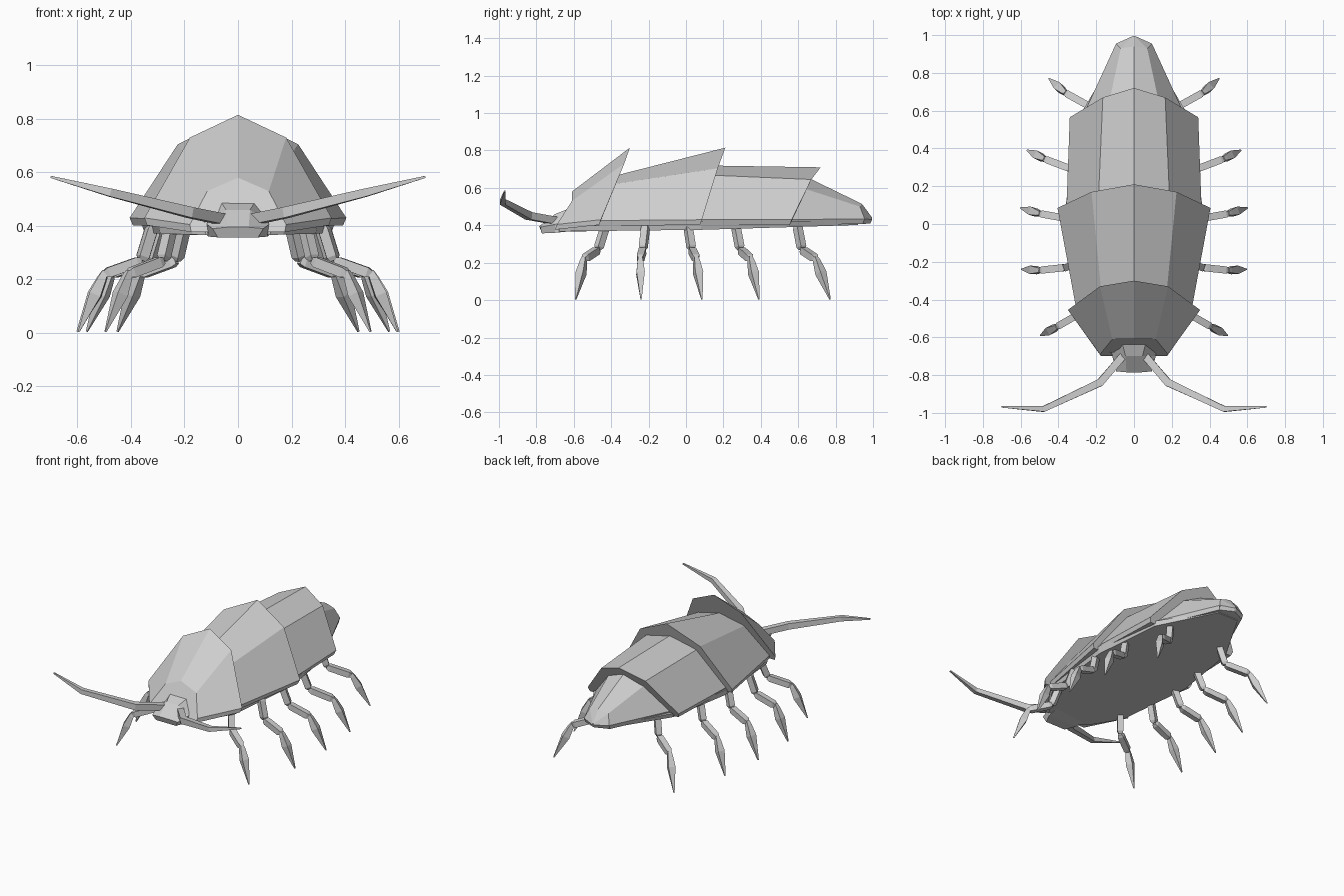
import bpy, bmesh
from mathutils import Vector

cube = bpy.data.objects.get("Cube")
if cube:
    bpy.data.objects.remove(cube, do_unlink=True)

grey = bpy.data.materials.new("shell grey")
grey.use_nodes = True
colour = (0.62, 0.62, 0.62, 1)
grey.diffuse_color = colour
grey.node_tree.nodes["Principled BSDF"].inputs["Base Color"].default_value = colour


def loft(name, rings):
    """Join rings of equal length with quads and close both ends."""
    bm = bmesh.new()
    loops = [[bm.verts.new(p) for p in ring] for ring in rings]
    n = len(loops[0])
    for a, b in zip(loops, loops[1:]):
        for i in range(n):
            j = (i + 1) % n
            bm.faces.new((a[i], a[j], b[j], b[i]))
    bm.faces.new(loops[0])
    bm.faces.new(loops[-1])
    bmesh.ops.recalc_face_normals(bm, faces=bm.faces)
    mesh = bpy.data.meshes.new(name)
    bm.to_mesh(mesh)
    bm.free()
    mesh.materials.append(grey)
    obj = bpy.data.objects.new(name, mesh)
    bpy.context.collection.objects.link(obj)
    return obj


def mirrored(half):
    """Closed ring from a half section; points on the centre line stay single."""
    other = [(-x, y, z) for x, y, z in reversed(half) if x > 0]
    return list(half) + other


def section(ridge, shoulder, rim):
    """Shell section with a thin bevelled rim band along its lower edge."""
    x, y, z = rim
    return mirrored([ridge, shoulder, rim, (x * 0.97, y - 0.01, z - 0.028)])


def limb(name, points, radii, side):
    """Tapered four-sided tube along a path."""
    pts = [Vector((x * side, y, z)) for x, y, z in points]
    rings = []
    for i, p in enumerate(pts):
        d = pts[min(i + 1, len(pts) - 1)] - pts[max(i - 1, 0)]
        q = d.to_track_quat('Z', 'Y')
        r = radii[i]
        rings.append([p + q @ Vector(c) for c in
                      ((r, r, 0), (-r, r, 0), (-r, -r, 0), (r, -r, 0))])
    return loft(name, rings)


def segment(name, a, b, stations, side):
    """Straight limb piece; stations are (fraction, radius) pairs."""
    a, b = Vector(a), Vector(b)
    limb(name, [a.lerp(b, t) for t, r in stations], [r for t, r in stations], side)


# Overlapping shell plates, front to back
loft("front_plate", [
    section((0, -0.61, 0.58), (0.115, -0.61, 0.53), (0.18, -0.69, 0.405)),
    section((0, -0.30, 0.815), (0.18, -0.33, 0.73), (0.35, -0.455, 0.43))])
loft("middle_plate", [
    section((0, -0.38, 0.665), (0.17, -0.39, 0.62), (0.30, -0.48, 0.425)),
    section((0, 0.21, 0.815), (0.225, 0.17, 0.705), (0.405, 0.085, 0.43))])
loft("rear_plate", [
    section((0, 0.10, 0.72), (0.19, 0.09, 0.67), (0.36, 0.02, 0.43)),
    section((0, 0.72, 0.71), (0.165, 0.67, 0.645), (0.34, 0.565, 0.43))])
loft("tail_plate", [
    section((0, 0.58, 0.69), (0.15, 0.56, 0.62), (0.29, 0.53, 0.43)),
    section((0, 0.94, 0.515), (0.07, 0.93, 0.50), (0.095, 0.955, 0.435))])

# Pointed end of the tail
loft("tail_tip", [
    mirrored([(0, 0.94, 0.515), (0.07, 0.93, 0.50), (0.095, 0.955, 0.435),
              (0.09, 0.945, 0.407)]),
    mirrored([(0, 0.996, 0.44), (0.004, 0.995, 0.438), (0.006, 0.995, 0.43),
              (0.005, 0.985, 0.41)])])

# Flat belly under the shell
outline = mirrored([(0.12, -0.68, 0.365), (0.17, -0.64, 0.368), (0.29, -0.45, 0.37),
                    (0.35, 0.08, 0.376), (0.29, 0.55, 0.39), (0.08, 0.92, 0.402)])
loft("belly", [outline, [(x * 1.04, y, 0.42) for x, y, z in outline]])

# Wedge head
loft("head", [
    mirrored([(0.07, -0.60, 0.50), (0.12, -0.60, 0.43), (0.12, -0.60, 0.37)]),
    mirrored([(0.045, -0.70, 0.46), (0.115, -0.70, 0.405), (0.11, -0.70, 0.36)]),
    mirrored([(0.04, -0.785, 0.395), (0.095, -0.78, 0.39), (0.075, -0.77, 0.357)])])

# Each leg: hip, knee, ankle and foot tip
legs = {
    "first": ((0.25, -0.43, 0.40), (0.28, -0.47, 0.27), (0.41, -0.545, 0.22), (0.495, -0.59, 0.005)),
    "second": ((0.32, -0.215, 0.40), (0.36, -0.23, 0.27), (0.50, -0.245, 0.22), (0.595, -0.24, 0.005)),
    "third": ((0.32, 0.01, 0.40), (0.36, 0.03, 0.27), (0.50, 0.055, 0.22), (0.60, 0.085, 0.005)),
    "fourth": ((0.29, 0.265, 0.40), (0.33, 0.29, 0.27), (0.475, 0.345, 0.22), (0.565, 0.39, 0.005)),
    "fifth": ((0.20, 0.595, 0.40), (0.23, 0.62, 0.27), (0.365, 0.695, 0.22), (0.45, 0.77, 0.005)),
}
bone = ((0, 0.012), (0.12, 0.019), (0.88, 0.019), (1, 0.011))
claw = ((-0.05, 0.010), (0.06, 0.015), (0.35, 0.022), (1, 0.003))
for side, word in ((1, "left"), (-1, "right")):
    for order, (hip, knee, ankle, tip) in legs.items():
        base = f"{word}_{order}_leg"
        segment(base + "_upper", hip, knee, bone, side)
        segment(base + "_lower", knee, ankle, bone, side)
        segment(base + "_foot", ankle, tip, claw, side)

    # Swept antenna
    limb(word + "_antenna",
         [(0.06, -0.70, 0.425), (0.18, -0.84, 0.45), (0.48, -0.98, 0.525),
          (0.70, -0.968, 0.583)],
         (0.020, 0.020, 0.015, 0.004), side)
